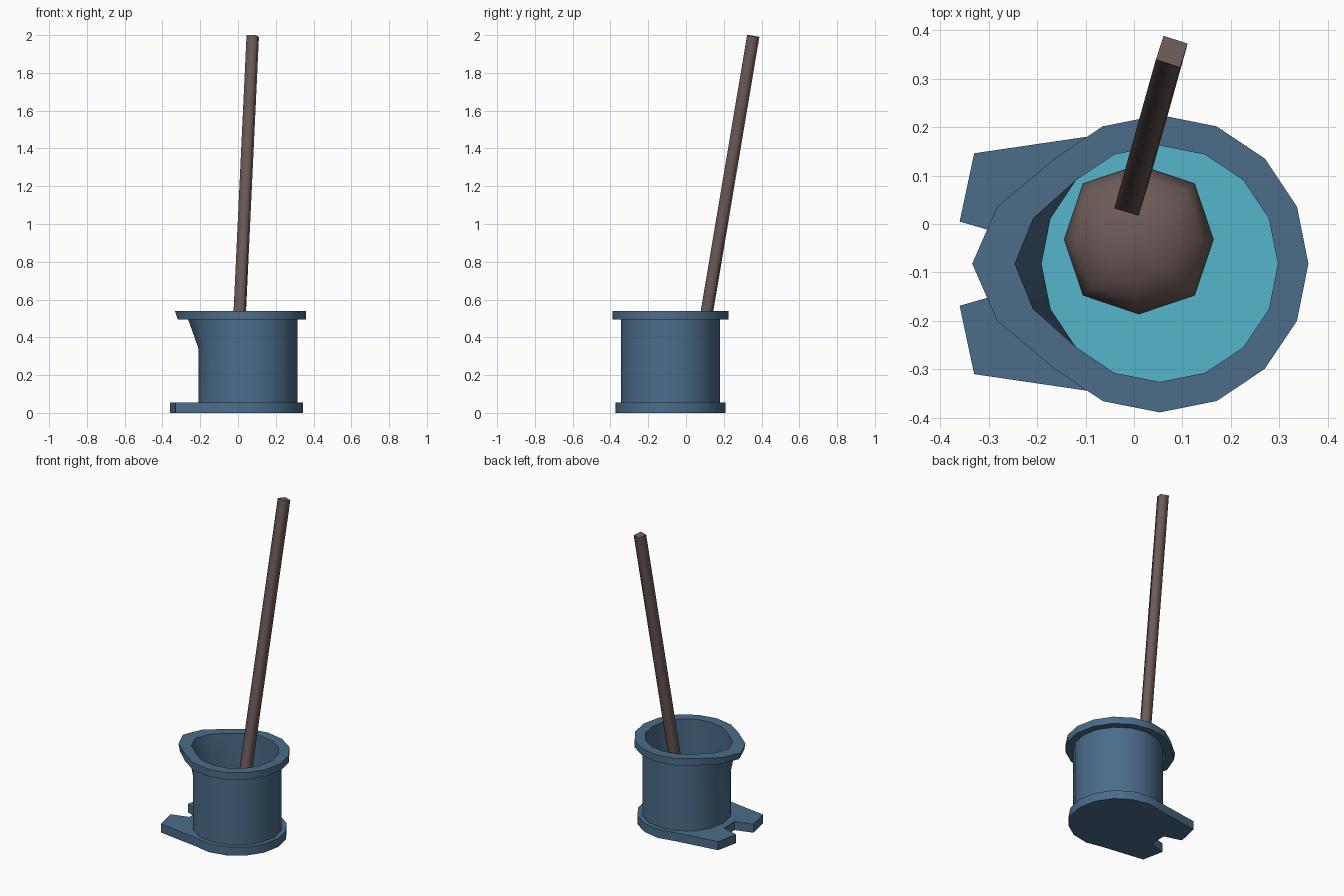
import bpy, bmesh, math
from mathutils import Vector, Matrix

if "Cube" in bpy.data.objects:
    bpy.data.objects.remove(bpy.data.objects["Cube"])

CX, CY, SIDES = 0.053, -0.082, 16


def material(name, color):
    m = bpy.data.materials.new(name)
    m.diffuse_color = (*color, 1)
    m.use_nodes = True
    m.node_tree.nodes["Principled BSDF"].inputs["Base Color"].default_value = m.diffuse_color
    return m


BLUE = material("blue_plastic", (0.07, 0.15, 0.25))
WATER = material("water_cyan", (0.09, 0.47, 0.6))
BROWN = material("brown_mop", (0.15, 0.105, 0.098))


def finish(name, bm, mat, angle=None):
    bmesh.ops.recalc_face_normals(bm, faces=bm.faces)
    mesh = bpy.data.meshes.new(name)
    bm.to_mesh(mesh)
    bm.free()
    obj = bpy.data.objects.new(name, mesh)
    bpy.context.collection.objects.link(obj)
    mesh.materials.append(mat)
    if angle:
        bpy.ops.object.select_all(action='DESELECT')
        obj.select_set(True)
        bpy.context.view_layer.objects.active = obj
        bpy.ops.object.shade_smooth_by_angle(angle=math.radians(angle))
    return obj


def bridge(bm, a, b):
    n = len(a)
    for i in range(n):
        j = (i + 1) % n
        bm.faces.new((a[i], a[j], b[j], b[i]))


# Bucket wall and rim: rings of (radius, height, spout pull towards -x)
bm = bmesh.new()
profile = [(0.262, 0.05, 0), (0.262, 0.34, 0), (0.262, 0.495, 0.055),
           (0.307, 0.495, 0.065), (0.307, 0.54, 0.08),
           (0.244, 0.54, 0.055), (0.244, 0.34, 0), (0.244, 0.05, 0)]
rings = []
for r, z, pull in profile:
    ring = []
    for i in range(SIDES):
        a = math.tau * i / SIDES
        shift = pull * {7: 0.65, 8: 1.0, 9: 0.65}.get(i, 0)
        ring.append(bm.verts.new((CX + r * math.cos(a) - shift, CY + r * math.sin(a), z)))
    rings.append(ring)
for a, b in zip(rings, rings[1:]):
    bridge(bm, a, b)
finish("bucket", bm, BLUE, 35)

# Base plate: round on the right, notched foot pedal on the left
half = [(CX + 0.29 * math.cos(math.tau * i / SIDES), 0.29 * math.sin(math.tau * i / SIDES))
        for i in range(1, 6)]
half += [(-0.33, 0.228), (-0.36, 0.087), (-0.25, 0.055)]
outline = [(CX + 0.29, 0)] + half + [(x, -y) for x, y in reversed(half)]
bm = bmesh.new()
face = bm.faces.new([bm.verts.new((x, CY + y, 0)) for x, y in outline])
top = bmesh.ops.extrude_face_region(bm, geom=[face])["geom"]
bmesh.ops.translate(bm, vec=(0, 0, 0.055),
                    verts=[v for v in top if isinstance(v, bmesh.types.BMVert)])
if not any(len(f.verts) == len(outline) and f.calc_center_median().z < 0.01 for f in bm.faces):
    bm.faces.new([v for v in bm.verts if v.co.z < 0.01])
finish("base_plate", bm, BLUE, 30)

# Water surface
bm = bmesh.new()
bmesh.ops.create_circle(bm, cap_ends=True, segments=SIDES, radius=0.244,
                        matrix=Matrix.Translation((CX, CY, 0.09)))
finish("water", bm, WATER)

# Mop head: low dome resting on the bucket floor
bm = bmesh.new()
rings = []
for s, z in [(0.94, 0.056), (1.0, 0.095), (0.86, 0.14), (0.5, 0.175)]:
    ring = []
    for i in range(8):
        a = math.tau * i / 8
        r = s * (0.163 if i % 2 else 0.154)
        ring.append(bm.verts.new((0.01 + r * math.cos(a), -0.032 + r * math.sin(a), z)))
    rings.append(ring)
for a, b in zip(rings, rings[1:]):
    bridge(bm, a, b)
bm.faces.new(rings[0])
tip = bm.verts.new((0.01, -0.032, 0.188))
for i in range(8):
    bm.faces.new((rings[-1][i], rings[-1][(i + 1) % 8], tip))
finish("mop_head", bm, BROWN, 60)

# Leaning square mop handle
end = Vector((0.078, 0.356, 1.995))
axis = Vector((0.047, 0.168, 1))
start = end - axis * 1.89
length = (end - start).length
turn = Vector((0, 0, 1)).rotation_difference(axis).to_matrix().to_4x4()
bm = bmesh.new()
bmesh.ops.create_cone(bm, cap_ends=True, segments=4, radius1=0.037, radius2=0.037, depth=length,
                      matrix=Matrix.Translation((start + end) / 2) @ turn
                      @ Matrix.Rotation(math.radians(45 - 18), 4, 'Z'))
handle = finish("mop_handle", bm, BROWN)
# Soft shading on the long sides, flat ends
for p in handle.data.polygons:
    p.use_smooth = abs(p.normal.z) < 0.5
